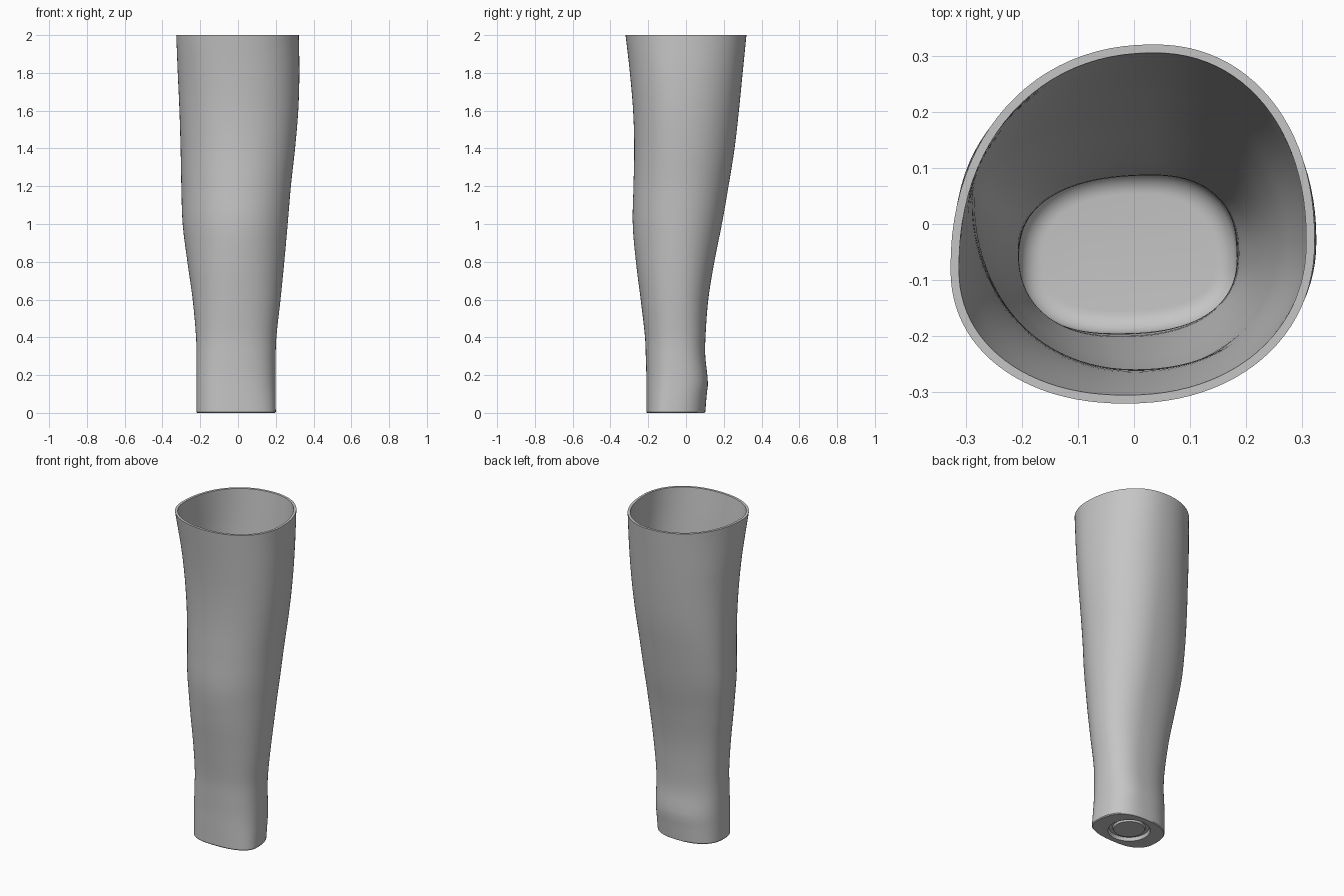
import bpy, bmesh
from math import sin, cos, pi

cube = bpy.data.objects.get("Cube")
if cube:
    bpy.data.objects.remove(cube)

SEGMENTS = 96
WALL = 0.015
FLOOR = 0.04

# Height, right edge, left edge, front edge, back edge
PROFILE = [
    (0.0, -.22, .2, -.21, .102), (0.1, -.22, .199, -.21, .11),
    (0.15, -.22, .198, -.21, .116), (0.2, -.22, .198, -.21, .113),
    (0.3, -.22, .199, -.213, .102), (0.4, -.222, .203, -.217, .103),
    (0.6, -.24, .225, -.24, .118), (0.8, -.268, .245, -.265, .15),
    (1.0, -.293, .263, -.282, .19), (1.2, -.30, .28, -.278, .225),
    (1.4, -.304, .302, -.274, .257), (1.6, -.31, .319, -.28, .28),
    (1.8, -.319, .325, -.297, .30), (2.0, -.327, .322, -.32, .32),
]

# Height, then where the outline peaks: x at front, x at back, y at right, y at left
PEAKS = [
    (0.0, -.03, .0, -.065, -.09), (0.2, -.03, .03, -.065, -.06),
    (0.6, -.02, .03, -.02, -.05), (1.2, .0, .03, .045, -.03),
    (1.7, .0, .03, .0, -.03), (2.0, -.015, .035, -.08, -.03),
]


def sample(table, z):
    """Smoothly interpolate the columns of a table at a height."""
    i = max(k for k in range(len(table) - 1) if table[k][0] <= z)
    a, b = table[i], table[i + 1]
    before, after = table[max(i - 1, 0)], table[min(i + 2, len(table) - 1)]
    h = b[0] - a[0]
    t = (z - a[0]) / h
    result = []
    for c in range(1, 5):
        m0 = (b[c] - before[c]) / (b[0] - before[0]) * h
        m1 = (after[c] - a[c]) / (after[0] - a[0]) * h
        result.append((2*t**3 - 3*t*t + 1) * a[c] + (t**3 - 2*t*t + t) * m0
                      + (3*t*t - 2*t**3) * b[c] + (t**3 - t*t) * m1)
    return result


def section(z, inset=0.0, height=None):
    """Skewed rounded outline made of four superellipse quarters."""
    x0, x1, y0, y1 = sample(PROFILE, z)
    x_front, x_back, y_right, y_left = sample(PEAKS, z)
    power = 2 / (2.05 + 0.45 * max(0, 1 - z / 0.9) + 0.1 * max(0, z - 1))
    points = []
    for k in range(SEGMENTS):
        a = 2 * pi * k / SEGMENTS
        c, s = cos(a), sin(a)
        cx = x_back if s >= 0 else x_front
        cy = y_left if c >= 0 else y_right
        rx = (x1 - cx if c >= 0 else cx - x0) - inset
        ry = (y1 - cy if s >= 0 else cy - y0) - inset
        x = cx + rx * abs(c) ** power * (1 if c >= 0 else -1)
        y = cy + ry * abs(s) ** power * (1 if s >= 0 else -1)
        points.append((x, y, z if height is None else height))
    return points


def circle(radius, z):
    return [(-0.01 + radius * cos(2 * pi * k / SEGMENTS),
             -0.055 + radius * sin(2 * pi * k / SEGMENTS), z)
            for k in range(SEGMENTS)]


# Underside: central pad, round groove, flat sole and small chamfer
loops = [circle(0.087, 0.008), circle(0.092, 0.02), circle(0.112, 0.02),
         circle(0.119, 0.0), section(0, 0.004, 0.0), section(0, 0.0, 0.005)]
# Outer wall, rim and inner wall
outer_heights = [0.04 + 1.96 * i / 56 for i in range(57)]
loops += [section(z) for z in outer_heights]
inner_heights = [2 - 1.92 * i / 56 for i in range(57)]
loops += [section(z, WALL) for z in inner_heights]
# Rounded transition into the inner floor
for i in range(1, 9):
    a = pi / 2 * i / 8
    loops.append(section(0.08, WALL + 0.04 * (1 - cos(a)), FLOOR + 0.04 * (1 - sin(a))))

bm = bmesh.new()
rings = [[bm.verts.new(p) for p in loop] for loop in loops]
for low, high in zip(rings, rings[1:]):
    for k in range(SEGMENTS):
        n = (k + 1) % SEGMENTS
        bm.faces.new((low[k], low[n], high[n], high[k]))
bm.faces.new(rings[0][::-1])
bm.faces.new(rings[-1])
bmesh.ops.recalc_face_normals(bm, faces=bm.faces)
mesh = bpy.data.meshes.new("hollow_leg_shell")
bm.to_mesh(mesh)
bm.free()

# Plain grey finish
grey = bpy.data.materials.new("plain_grey")
grey.use_nodes = True
colour = (0.56, 0.56, 0.56, 1)
grey.diffuse_color = colour
grey.node_tree.nodes["Principled BSDF"].inputs["Base Color"].default_value = colour
mesh.materials.append(grey)

shell = bpy.data.objects.new("hollow_leg_shell", mesh)
bpy.context.collection.objects.link(shell)
bpy.context.view_layer.objects.active = shell
shell.select_set(True)
bpy.ops.object.shade_smooth_by_angle(angle=pi / 6)
